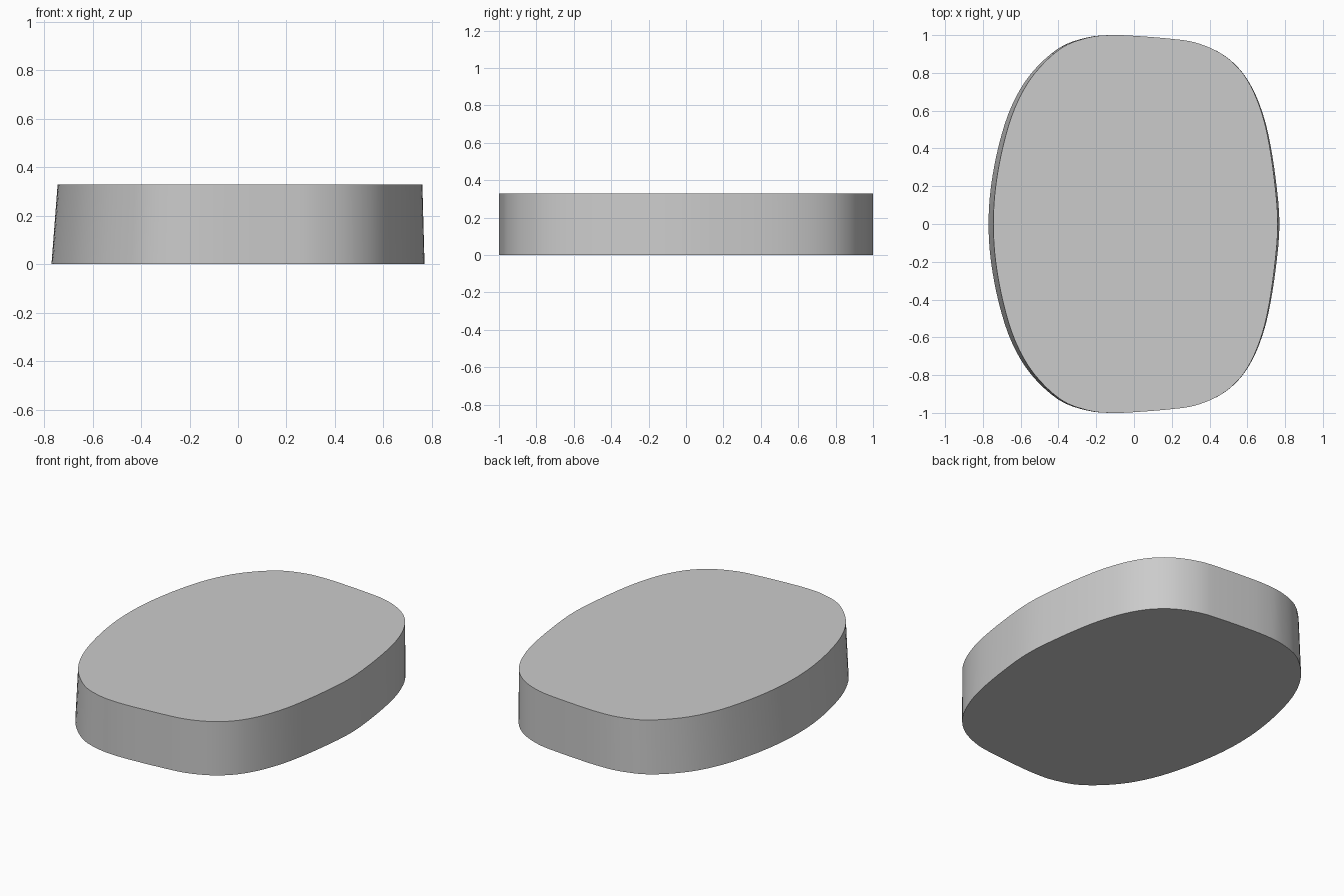
import bpy, bmesh
from mathutils import Vector

if "Cube" in bpy.data.objects:
    bpy.data.objects.remove(bpy.data.objects["Cube"])

HEIGHT = 0.33
# Half outline of the base (y >= 0), from the left tip to the right tip
HALF = [(-0.77, 0), (-0.757, 0.2), (-0.715, 0.42), (-0.65, 0.62), (-0.55, 0.79),
        (-0.40, 0.93), (-0.25, 0.987), (-0.12, 1.0), (0.02, 0.995), (0.2, 0.98),
        (0.32, 0.962), (0.44, 0.915), (0.53, 0.85), (0.60, 0.765), (0.66, 0.645),
        (0.71, 0.48), (0.75, 0.24), (0.77, 0)]
STEPS = 4


def smooth_loop(points):
    """Closed Catmull-Rom curve through the points."""
    p = [Vector(q) for q in points]
    n, out = len(p), []
    for i in range(n):
        a, b, c, d = p[i - 1], p[i], p[(i + 1) % n], p[(i + 2) % n]
        for s in range(STEPS):
            t = s / STEPS
            out.append(0.5 * (2 * b + (c - a) * t + (2 * a - 5 * b + 4 * c - d) * t * t
                              + (3 * b - a - 3 * c + d) * t ** 3))
    return out


def top_point(p):
    """The wall leans inward: more on the left, barely on the right."""
    if p.x < 0:
        return Vector((p.x * 0.967, p.y, HEIGHT))
    return Vector((p.x - 0.009 * (p.x / 0.77) ** 6, p.y, HEIGHT))


# Mirror the half outline and loft base to top
outline = smooth_loop(HALF + [(x, -y) for x, y in HALF[-2:0:-1]])
bm = bmesh.new()
base = [bm.verts.new((p.x, p.y, 0)) for p in outline]
top = [bm.verts.new(top_point(p)) for p in outline]
bm.faces.new(base)
bm.faces.new(top)
for i in range(len(base)):
    j = (i + 1) % len(base)
    bm.faces.new((base[i], base[j], top[j], top[i]))
bmesh.ops.recalc_face_normals(bm, faces=bm.faces)
mesh = bpy.data.meshes.new("rounded_slab")
bm.to_mesh(mesh)
bm.free()

slab = bpy.data.objects.new("rounded_slab", mesh)
bpy.context.collection.objects.link(slab)
bpy.context.view_layer.objects.active = slab
slab.select_set(True)
bpy.ops.object.shade_smooth_by_angle()
